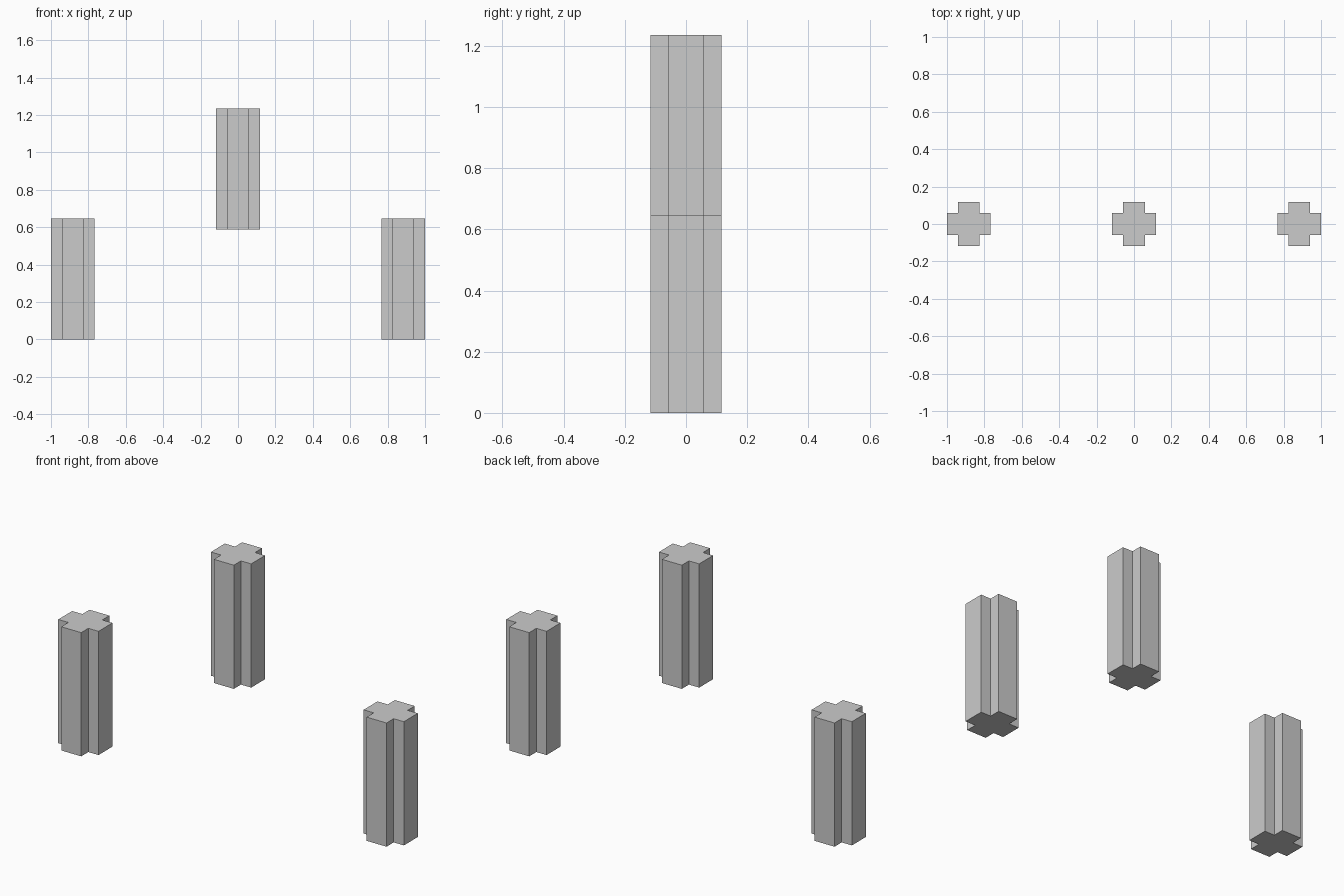
import bpy, bmesh

if "Cube" in bpy.data.objects:
    bpy.data.objects.remove(bpy.data.objects["Cube"])

HALF = 0.1165    # half the width across the cross
ARM = 0.0575     # half the width of one arm
HEIGHT = 0.647


def cross_profile(a, h):
    # One corner of the cross, turned through four quarter turns
    pts = []
    x = [(h, -a), (h, a), (a, a)]
    for _ in range(4):
        pts += x
        x = [(-py, px) for px, py in x]
    return pts


def cross_pillar(name, x, z):
    bm = bmesh.new()
    base = bm.faces.new([bm.verts.new((px, py, 0)) for px, py in cross_profile(ARM, HALF)])
    top = bmesh.ops.extrude_face_region(bm, geom=[base], use_keep_orig=True)
    verts = [g for g in top["geom"] if isinstance(g, bmesh.types.BMVert)]
    bmesh.ops.translate(bm, verts=verts, vec=(0, 0, HEIGHT))
    bmesh.ops.recalc_face_normals(bm, faces=bm.faces)
    mesh = bpy.data.meshes.new(name)
    bm.to_mesh(mesh)
    bm.free()
    obj = bpy.data.objects.new(name, mesh)
    obj.location = (x, 0, z)
    bpy.context.collection.objects.link(obj)


# Two standing pillars and one raised between them
cross_pillar("left_pillar", HALF - 1, 0)
cross_pillar("right_pillar", 1 - HALF, 0)
cross_pillar("raised_middle_pillar", 0, 0.589)
